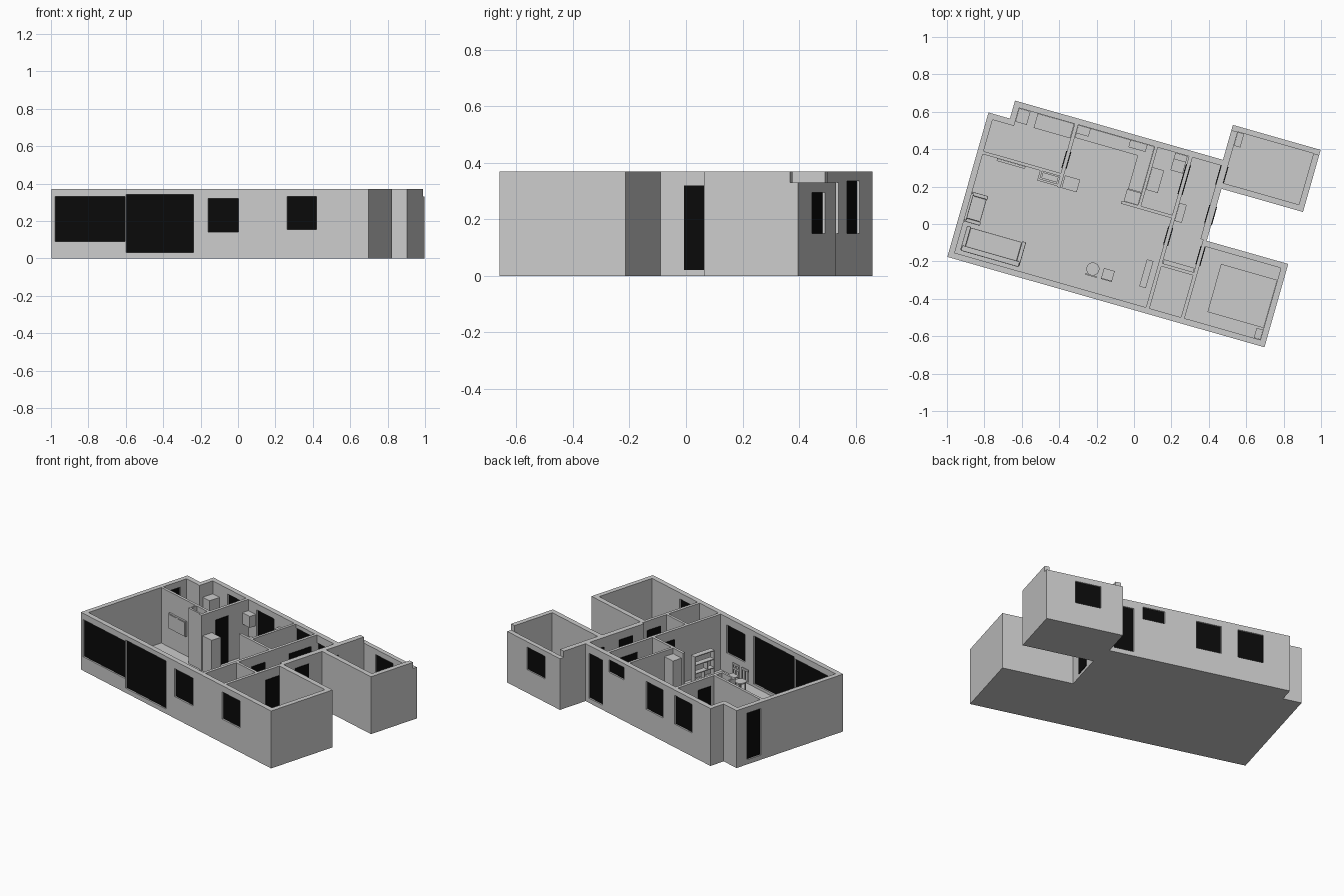
import bpy, bmesh, math
from mathutils import Matrix, Vector

if "Cube" in bpy.data.objects:
    bpy.data.objects.remove(bpy.data.objects["Cube"])

# The plan is drawn in its own (u, v) axes, then turned into place
M = Matrix.Translation((-0.998, -0.176, 0)) @ Matrix.Rotation(math.radians(-15.9), 4, 'Z')
H, F = 0.37, 0.012          # wall height, floor thickness
black = bpy.data.materials.new("dark_glass")
black.diffuse_color = (0.003, 0.003, 0.003, 1)
black.use_nodes = True
black.node_tree.nodes["Principled BSDF"].inputs["Base Color"].default_value = black.diffuse_color


def finish(name, bm, mat=None):
    bmesh.ops.recalc_face_normals(bm, faces=bm.faces)
    me = bpy.data.meshes.new(name)
    bm.to_mesh(me)
    bm.free()
    ob = bpy.data.objects.new(name, me)
    ob.matrix_world = M
    bpy.context.collection.objects.link(ob)
    if mat:
        me.materials.append(mat)
    return ob


def boxes(name, items, mat=None, bevel=0):
    """One object from boxes given as (u0, u1, v0, v1, z0, z1)."""
    bm = bmesh.new()
    for a, b, c, d, e, f in items:
        m = Matrix.Translation(((a + b) / 2, (c + d) / 2, (e + f) / 2)) @ \
            Matrix.Diagonal((b - a, d - c, f - e, 1))
        bmesh.ops.create_cube(bm, size=1, matrix=m)
    if bevel:
        bmesh.ops.bevel(bm, geom=list(bm.edges), offset=bevel, segments=2, affect='EDGES', profile=0.5)
    return finish(name, bm, mat)


def wall(name, u0, u1, v0, v1, openings=(), h=H, base=0):
    """Wall box with openings (start, end, z0, z1, kind) along its long side."""
    ob = boxes(name, [(u0, u1, v0, v1, base, h)])
    along_u = (u1 - u0) > (v1 - v0)
    cuts, panes = [], []
    for a, b, z0, z1, kind in openings:
        lo, hi = (v0, v1) if along_u else (u0, u1)
        mid = (lo + hi) / 2
        t = 0.006 if kind == 'window' else (hi - lo) / 2 + 0.004
        if along_u:
            cuts.append((a, b, v0 - 0.05, v1 + 0.05, z0, z1))
            panes.append((a, b, mid - t, mid + t, z0, z1))
        else:
            cuts.append((u0 - 0.05, u1 + 0.05, a, b, z0, z1))
            panes.append((mid - t, mid + t, a, b, z0, z1))
    if cuts:
        cutter = boxes(name + "_cutter", cuts)
        cutter.hide_render = True
        cutter.hide_viewport = True
        cutter.display_type = 'WIRE'
        mod = ob.modifiers.new("openings", 'BOOLEAN')
        mod.object = cutter
        mod.solver = 'EXACT'
        boxes(name + "_panes", panes, black)


# Floor slab
outline = [(0, 0), (1.763, 0), (1.763, .463), (1.31, .463), (1.31, .752), (1.763, .752),
           (1.763, 1.097), (1.275, 1.097), (1.275, .903), (.119, .903), (.119, .803), (0, .803)]
bm = bmesh.new()
face = bm.faces.new([bm.verts.new((u, v, 0)) for u, v in outline])
up = bmesh.ops.extrude_face_region(bm, geom=[face])
bmesh.ops.translate(bm, verts=[g for g in up["geom"] if isinstance(g, bmesh.types.BMVert)], vec=(0, 0, F))
finish("floor", bm)

# Outer walls
W, D = 'window', 'door'
T = 0.032
wall("front_wall", 0, 1.763, 0, T, [(.02, .41, .09, .33, W), (.415, .79, .03, .34, W),
                                    (.87, 1.04, .14, .32, W), (1.31, 1.475, .155, .33, W)])
wall("left_wall", 0, T, T, .803, [(.62, .724, .03, .33, W)])
wall("notch_wall", T, .119 + T, .803 - T, .803)
wall("notch_side_wall", .119, .119 + T, .803, .903)
wall("back_wall", .119 + T, 1.275, .903 - T, .903, [
    (.288, .452, .15, .335, W), (.558, .716, .15, .33, W), (.92, 1.06, .265, .345, W), (1.118, 1.246, .03, .32, W)])
wall("hall_right_wall", 1.275, 1.31, .463, 1.068, [(.55, .652, .02, .32, D), (.765, .873, .02, .31, D)])
wall("far_room_back_wall", 1.275, 1.763, 1.068, 1.097, [(1.415, 1.58, .15, .295, W)], h=.33)
wall("far_room_right_wall", 1.763 - T, 1.763, .752, 1.068)
wall("far_room_front_wall", 1.31, 1.763 - T, .752, .752 + T)
wall("near_room_right_wall", 1.763 - T, 1.763, T, .463)
wall("near_room_back_wall", 1.29, 1.763 - T, .463 - T, .463)

# Inner partitions
wall("side_room_wall", T, .46, .58, .597)
wall("side_room_door_wall", .46, .48, .52, .871, [(.625, .72, F, .31, D)])
wall("niche_side", .35, .362, .525, .58)
wall("niche_front", .362, .46, .525, .537)
boxes("niche_cabinet", [(.368, .455, .543, .575, F, .33)])
wall("kitchen_bath_wall", .905, .922, .545, .871)
wall("bath_front_wall", .815, 1.095, .528, .545)
wall("hall_left_wall", 1.095, 1.115, T, .871, [(.38, .48, F, .31, D), (.662, .827, F, .31, D)])
wall("near_room_left_wall", 1.29, 1.31, T, .463 - T, [(.325, .428, F, .31, D)])
wall("storage_wall", 1.115, 1.29, .265, .282)
boxes("hall_closet", [(1.118, 1.287, .282, .305, F, .2)])

# Plain box furniture
for name, box in {
    "tall_cabinet": (.152, .215, .795, .87, F, .287),
    "bathtub": (.255, .458, .79, .87, F, .10),
    "refrigerator": (.486, .57, .522, .592, F, .24),
    "kitchen_wall_cabinet_left": (.481, .55, .825, .87, .225, .298),
    "kitchen_wall_cabinet_right": (.77, .865, .83, .87, .225, .298),
    "kitchen_counter_back": (.481, .83, .80, .87, F, .135),
    "kitchen_counter_side": (.83, .904, .615, .87, F, .135),
    "kitchen_tall_cupboard": (.825, .904, .546, .612, F, .335),
    "bath_washstand": (.923, .988, .637, .762, F, .13),
    "toilet_tank": (1.02, 1.088, .835, .87, F, .15),
    "toilet_seat": (1.02, 1.088, .773, .835, F, .08),
    "hall_cabinet": (1.116, 1.155, .518, .618, F, .14),
    "bed": (1.418, 1.73, .098, .365, F, .085),
    "nightstand": (1.694, 1.73, .033, .088, F, .09),
    "far_room_cabinet": (1.311, 1.346, .992, 1.067, F, .13),
}.items():
    boxes(name, [box])

# Wall screen with raised rim
boxes("screen", [(.112, .27, .568, .579, .14, .238), (.118, .264, .566, .568, .146, .232)])

# Open bookshelf against the hall wall
shelf = [(1.03, 1.066, .13 + .146 * k, .134 + .146 * k, F, .19) for k in (0, 1)]
shelf += [(1.03, 1.066, .134, .276, z, z + .005) for z in (.02, .075, .13, .185)]
shelf += [(1.03, 1.066, .202, .206, .025, .075), (1.03, 1.066, .18, .184, .08, .13)]
boxes("bookshelf", shelf)

# Sofa and armchair
boxes("sofa", [(.078, .362, .08, .185, .025, .07), (.06, .38, .052, .082, .025, .125),
               (.056, .078, .055, .19, F, .095), (.362, .384, .055, .19, F, .095)], bevel=.004)
boxes("armchair", [(.04, .118, .228, .352, .025, .07), (.022, .044, .215, .365, .025, .125),
                   (.024, .122, .208, .228, F, .095), (.024, .122, .352, .372, F, .095)], bevel=.004)


def legs(u, v, r, top):
    return [(u + i * r - .003, u + i * r + .003, v + j * r - .003, v + j * r + .003, F, top)
            for i in (-1, 1) for j in (-1, 1)]


# Square chair with slatted back
u, v = .852, .142
chair = legs(u, v, .027, .085) + [(u - .03, u + .03, v - .03, v + .03, .085, .093)]
chair += [(u + i * .027 - .003, u + i * .027 + .003, v - .03, v - .024, .093, .16) for i in (-1, 0, 1)]
chair += [(u - .03, u + .03, v - .03, v - .024, z, z + .012) for z in (.12, .15)]
boxes("square_chair", chair)

# Round chair with seat disc and slatted back
u, v = .766, .151
bm = bmesh.new()
bmesh.ops.create_cone(bm, cap_ends=True, segments=24, radius1=.035, radius2=.035, depth=.008,
                      matrix=Matrix.Translation((u, v, .089)))
finish("round_chair_seat", bm)
boxes("round_chair_frame", legs(u, v, .02, .085) +
      [(u + x - .003, u + x + .003, v - .038, v - .032, .085, .15) for x in (-.027, 0, .027)] +
      [(u - .032, u + .032, v - .04, v - .032, .148, .162)])
